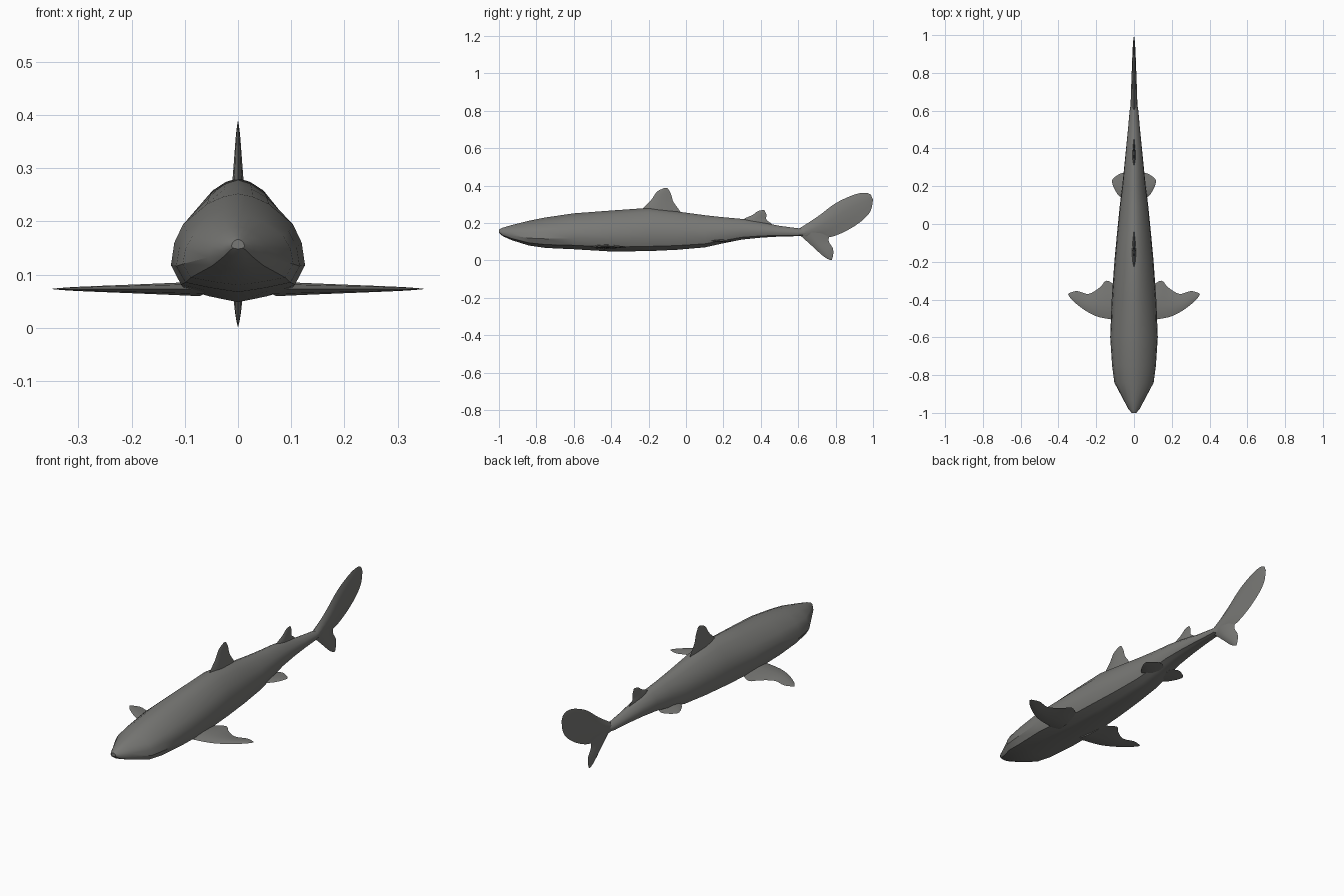
import bpy, bmesh
from mathutils import Vector

if "Cube" in bpy.data.objects:
    bpy.data.objects.remove(bpy.data.objects["Cube"])

grey = bpy.data.materials.new("slate_grey")
grey.diffuse_color = (0.19, 0.19, 0.18, 1)
grey.use_nodes = True
grey.node_tree.nodes["Principled BSDF"].inputs["Base Color"].default_value = grey.diffuse_color


def spline(pts, n=4):
    """Catmull-Rom curve through the points, n steps per span."""
    p = [Vector(q) for q in pts]
    p = [2 * p[0] - p[1]] + p + [2 * p[-1] - p[-2]]
    out = []
    for a, b, c, d in zip(p, p[1:], p[2:], p[3:]):
        for i in range(n):
            t = i / n
            out.append(0.5 * (2 * b + (c - a) * t + (2 * a - 5 * b + 4 * c - d) * t * t
                              + (3 * b - a - 3 * c + d) * t ** 3))
    return out + [p[-2]]


def loft(name, rings, angle=40):
    """Skin closed rings of equal size and cap both ends."""
    bm = bmesh.new()
    vs = [[bm.verts.new(c) for c in r] for r in rings]
    for a, b in zip(vs, vs[1:]):
        for i in range(len(a)):
            j = (i + 1) % len(a)
            bm.faces.new((a[i], a[j], b[j], b[i]))
    bm.faces.new(vs[0])
    bm.faces.new(vs[-1])
    bmesh.ops.remove_doubles(bm, verts=bm.verts, dist=0.0002)
    bmesh.ops.recalc_face_normals(bm, faces=bm.faces)
    me = bpy.data.meshes.new(name)
    bm.to_mesh(me)
    bm.free()
    me.materials.append(grey)
    ob = bpy.data.objects.new(name, me)
    bpy.context.collection.objects.link(ob)
    bpy.ops.object.select_all(action='DESELECT')
    bpy.context.view_layer.objects.active = ob
    ob.select_set(True)
    bpy.ops.object.shade_smooth_by_angle(angle=angle * 3.14159 / 180)
    return ob


def fin(name, lead, trail, thick, place):
    """Lens-section fin from leading and trailing edges, thinning to the tip."""
    L, T = spline(lead), spline(trail)
    rings = []
    for k, (a, b) in enumerate(zip(L, T)):
        h = thick * (1 - k / (len(L) - 1)) + 0.0006
        prof = [(0, 0), (0.15, 0.7), (0.4, 1), (0.7, 0.6), (1, 0),
                (0.7, -0.6), (0.4, -1), (0.15, -0.7)]
        rings.append([place(a.lerp(b, s), h * w) for s, w in prof])
    return loft(name, rings)


# Body: y, belly height, back height, half width
stations = [(-1.0, .148, .166, .012), (-.98, .130, .175, .030), (-.93, .108, .190, .056),
            (-.84, .080, .212, .104), (-.75, .067, .230, .116), (-.60, .060, .252, .126),
            (-.40, .048, .267, .118), (-.20, .050, .281, .104), (-.05, .057, .262, .090),
            (.10, .070, .242, .075), (.20, .092, .231, .062), (.30, .112, .222, .052),
            (.40, .122, .205, .042), (.50, .128, .185, .032), (.60, .130, .172, .023),
            (.66, .138, .165, .013)]
half = [(0, 1), (.22, .97), (.46, .90), (.82, .70), (.95, .52), (1, .30), (.85, .11), (.45, .05), (0, 0)]
section = half + [(-x, z) for x, z in half[-2:0:-1]]
loft("body", [[(x * w, y, lo + z * (hi - lo)) for x, z in section]
              for y, lo, hi, w in stations], 35)

upright = lambda p, h: (h, p.x, p.y)

# Fins on the back
fin("first_dorsal_fin",
    [(-.25, .25), (-.225, .285), (-.185, .325), (-.155, .368), (-.115, .388)],
    [(-.02, .24), (-.035, .268), (-.068, .315), (-.08, .355), (-.097, .386)], .013, upright)
fin("second_dorsal_fin",
    [(.28, .19), (.31, .222), (.355, .243), (.385, .264), (.412, .270)],
    [(.47, .175), (.455, .198), (.43, .218), (.43, .245), (.420, .268)], .010, upright)

# Tail lobes
fin("upper_tail_lobe",
    [(.58, .155), (.70, .232), (.80, .306), (.90, .352), (.96, .362), (.988, .352)],
    [(.66, .12), (.77, .125), (.86, .160), (.94, .212), (.987, .265), (1.0, .325)], .018, upright)
fin("lower_tail_lobe",
    [(.59, .152), (.66, .090), (.72, .035), (.750, .012), (.772, .002)],
    [(.78, .165), (.762, .108), (.785, .065), (.787, .030), (.780, .004)], .014, upright)

# Paired fins
for side, s in (("left", -1), ("right", 1)):
    fin(side + "_pectoral_fin",
        [(.06, -.51), (.12, -.505), (.20, -.488), (.27, -.45), (.325, -.405), (.349, -.375)],
        [(.09, -.33), (.145, -.300), (.18, -.335), (.24, -.370), (.30, -.355), (.345, -.366)],
        .013, lambda p, h: (s * p.x, p.y, .073 + h))
    fin(side + "_pelvic_fin",
        [(.02, .11), (.05, .125), (.085, .155), (.108, .195), (.116, .220)],
        [(.02, .25), (.045, .268), (.07, .268), (.10, .25), (.115, .235)],
        .009, lambda p, h: (s * p.x, p.y, .105 + h))
